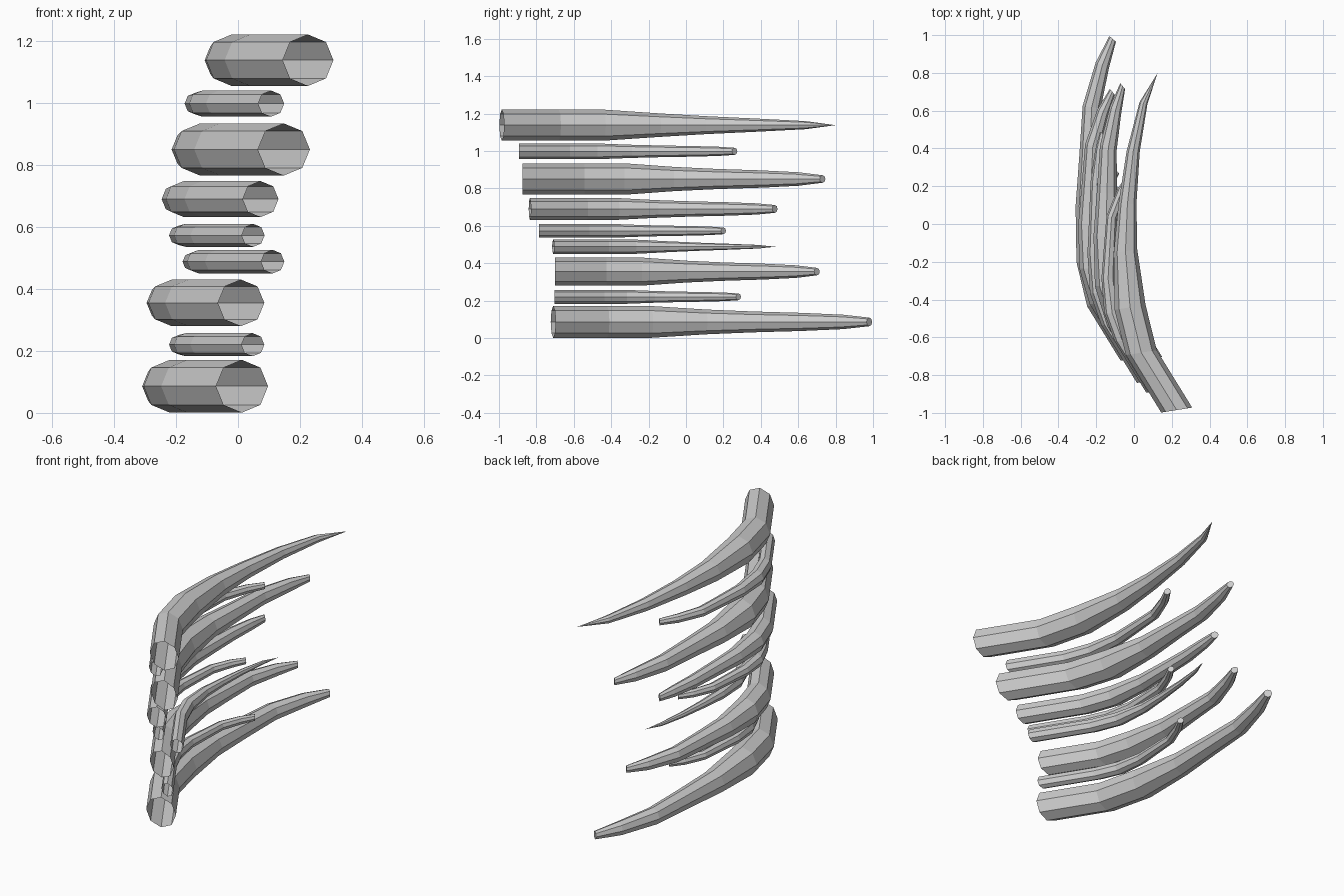
import bpy, bmesh
from math import sin, cos, tau, radians

cube = bpy.data.objects.get("Cube")
if cube:
    bpy.data.objects.remove(cube, do_unlink=True)

grey = bpy.data.materials.new("plain grey")
grey.use_nodes = True
colour = (0.6, 0.6, 0.6, 1)
grey.diffuse_color = colour
grey.node_tree.nodes["Principled BSDF"].inputs["Base Color"].default_value = colour

SIDES = 8
# Rings past the root bend: length share, swing out, return to tip, taper, extra turn
BLUNT = [(0, .69, 0, 0, 0), (.167, .91, 0, 0, 0), (.376, 1, 0, .30, 0),
         (.555, 1, .07, .47, -5), (.742, 1, .15, .59, -18),
         (.9, 1, .58, .75, -35), (1, 1, 1, 1, -50)]
POINTED = [(0, .69, 0, 0, 0), (.162, .91, 0, 0, 0), (.363, 1, 0, .24, 0),
           (.53, 1, .06, .42, -5), (.719, 1, .24, .58, -12),
           (.892, 1, .56, .74, -20), (1, 1, 1, 1, 0)]


def tusk(name, z, radius, x_base, x_min, x_tip, y_base, y_tip, tip, tilt):
    """Open-ended tapering tube; tip is the tip radius, zero for a point."""
    bm = bmesh.new()
    apex = x_min + 0.78 * radius
    # The straight root has the same slope on every tusk
    y_bend = y_base + 1.12 * (x_base - apex)
    rings = [(x_base, y_base, radius, tilt)]
    for share, swing, back, taper, turn in (BLUNT if tip else POINTED):
        rings.append((x_base + (apex - x_base) * swing + (x_tip - apex) * back,
                      y_bend + (y_tip - y_bend) * share,
                      radius + (tip - radius) * taper, tilt + turn))
    previous = None
    for x, y, r, angle in rings:
        a = radians(angle)
        if r < 0.001:
            ring = [bm.verts.new((x, y, z))] * SIDES
        else:
            ring = [bm.verts.new((x + r * cos(t) * cos(a), y + r * cos(t) * sin(a),
                                  z + r * sin(t)))
                    for t in (tau * i / SIDES for i in range(SIDES))]
        if previous:
            for i in range(SIDES):
                j = (i + 1) % SIDES
                corners = [previous[i], previous[j], ring[j], ring[i]]
                bm.faces.new(list(dict.fromkeys(corners)))
        previous = ring
    if tip:
        bm.faces.new(previous)
    bmesh.ops.recalc_face_normals(bm, faces=bm.faces)
    # Keep the outside of the open tube facing outwards
    lowest = min(bm.faces, key=lambda f: f.calc_center_median().z)
    if lowest.normal.z > 0:
        bmesh.ops.reverse_faces(bm, faces=bm.faces)
    mesh = bpy.data.meshes.new(name)
    bm.to_mesh(mesh)
    bm.free()
    mesh.materials.append(grey)
    bpy.context.collection.objects.link(bpy.data.objects.new(name, mesh))


# Stack of tusks, from the bottom up
tusk("tusk_1_large", .086, .085, .013, -.31, -.113, -.71, .98, .023, 9)
tusk("tusk_2_small", .22, .037, .048, -.22, -.09, -.703, .28, .018, 0)
tusk("tusk_3_large", .355, .075, .01, -.295, -.115, -.70, .70, .02, 0)
tusk("tusk_4_pointed", .488, .038, .112, -.18, -.08, -.71, .48, 0, 9)
tusk("tusk_5_small", .573, .037, .049, -.22, -.09, -.785, .20, .018, 0)
tusk("tusk_6_medium", .69, .058, .073, -.245, -.165, -.835, .475, .021, 6)
tusk("tusk_7_large", .85, .084, .148, -.215, -.06, -.875, .73, .02, 0)
tusk("tusk_8_small", .998, .042, .107, -.17, -.015, -.893, .26, .019, 0)
tusk("tusk_9_pointed", 1.138, .083, .226, -.11, .125, -.985, .80, 0, 9)
